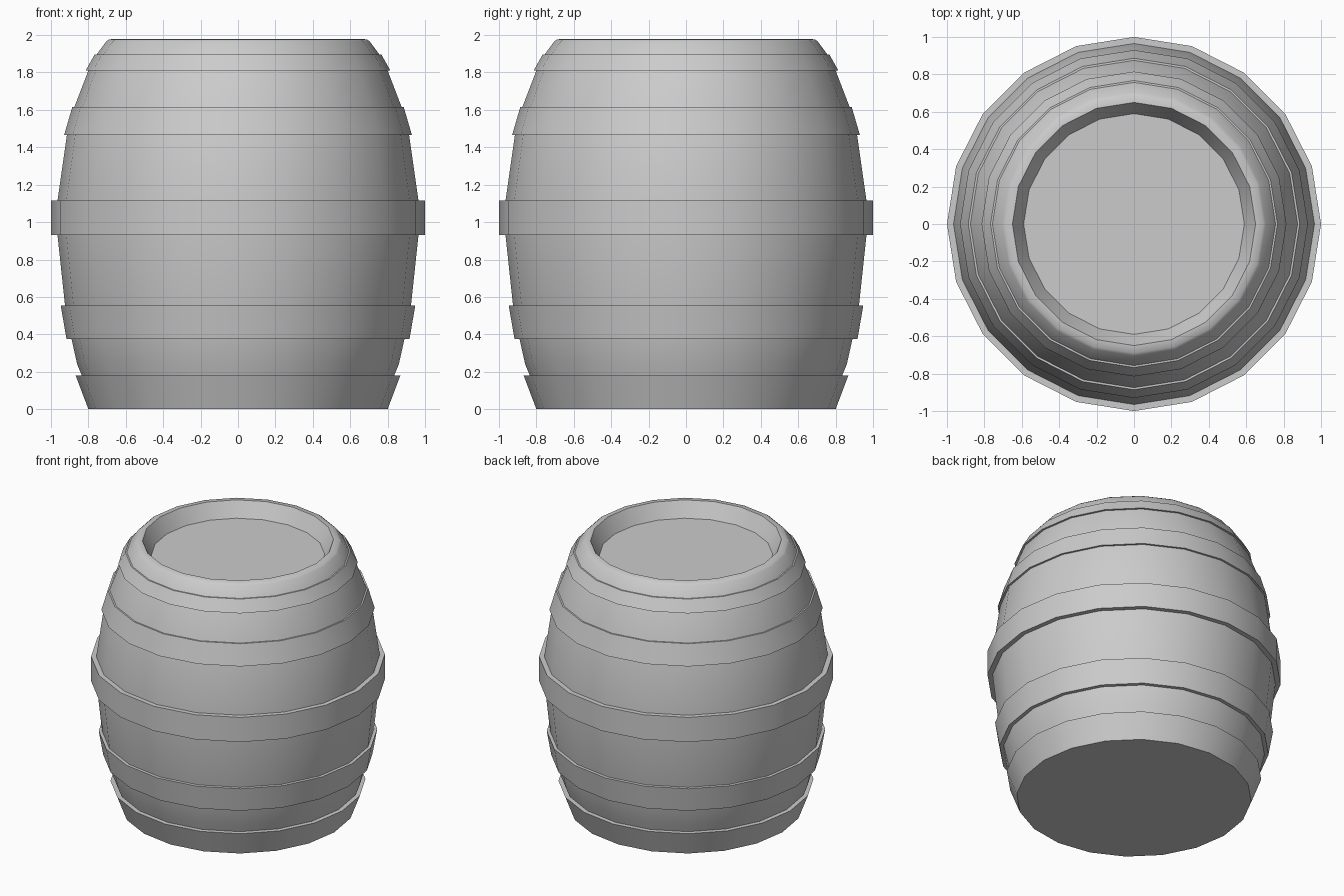
import bpy, bmesh, math

SIDES = 20

cube = bpy.data.objects.get("Cube")
if cube:
    bpy.data.objects.remove(cube, do_unlink=True)

grey = bpy.data.materials.new("plain_grey")
grey.use_nodes = True
colour = (0.6, 0.6, 0.6, 1)
grey.diffuse_color = colour
grey.node_tree.nodes["Principled BSDF"].inputs["Base Color"].default_value = colour


def lathe(name, profile, closed=False):
    """Turn a (radius, height) profile around z; open ends are capped."""
    bm = bmesh.new()
    rings = []
    for r, z in profile:
        angles = [2 * math.pi * i / SIDES for i in range(SIDES)]
        rings.append([bm.verts.new((r * math.cos(a), r * math.sin(a), z)) for a in angles])
    pairs = list(zip(rings, rings[1:]))
    if closed:
        pairs.append((rings[-1], rings[0]))
    else:
        bm.faces.new(rings[0][::-1])
        bm.faces.new(rings[-1])
    for low, high in pairs:
        for i in range(SIDES):
            j = (i + 1) % SIDES
            bm.faces.new((low[i], low[j], high[j], high[i]))
    bmesh.ops.recalc_face_normals(bm, faces=bm.faces)
    mesh = bpy.data.meshes.new(name)
    bm.to_mesh(mesh)
    bm.free()
    mesh.materials.append(grey)
    obj = bpy.data.objects.new(name, mesh)
    bpy.context.collection.objects.link(obj)
    bpy.ops.object.select_all(action="DESELECT")
    obj.select_set(True)
    bpy.context.view_layer.objects.active = obj
    bpy.ops.object.shade_smooth_by_angle(angle=math.radians(40))
    return obj


# Bulging body, rolled rim and recessed lid
lathe("barrel_body", [
    (0.79, 0.0), (0.835, 0.18), (0.86, 0.24), (0.89, 0.375), (0.925, 0.555),
    (0.965, 0.93), (0.965, 1.115), (0.915, 1.465), (0.875, 1.615),
    (0.80, 1.81), (0.757, 1.895), (0.705, 1.965), (0.69, 1.977),
    (0.65, 1.98), (0.59, 1.87),
])

# Hoops: bottom height, bottom radius, top height, top radius
hoops = {
    "bottom_hoop": (0.0, 0.80, 0.18, 0.868),
    "lower_hoop": (0.375, 0.917, 0.555, 0.948),
    "middle_hoop": (0.93, 1.0, 1.115, 1.0),
    "upper_hoop": (1.465, 0.93, 1.615, 0.886),
    "top_hoop": (1.81, 0.815, 1.895, 0.767),
}
for name, (z0, r0, z1, r1) in hoops.items():
    depth = 0.06
    lathe(name, [(r0, z0), (r1, z1), (r1 - depth, z1), (r0 - depth, z0)], closed=True)
